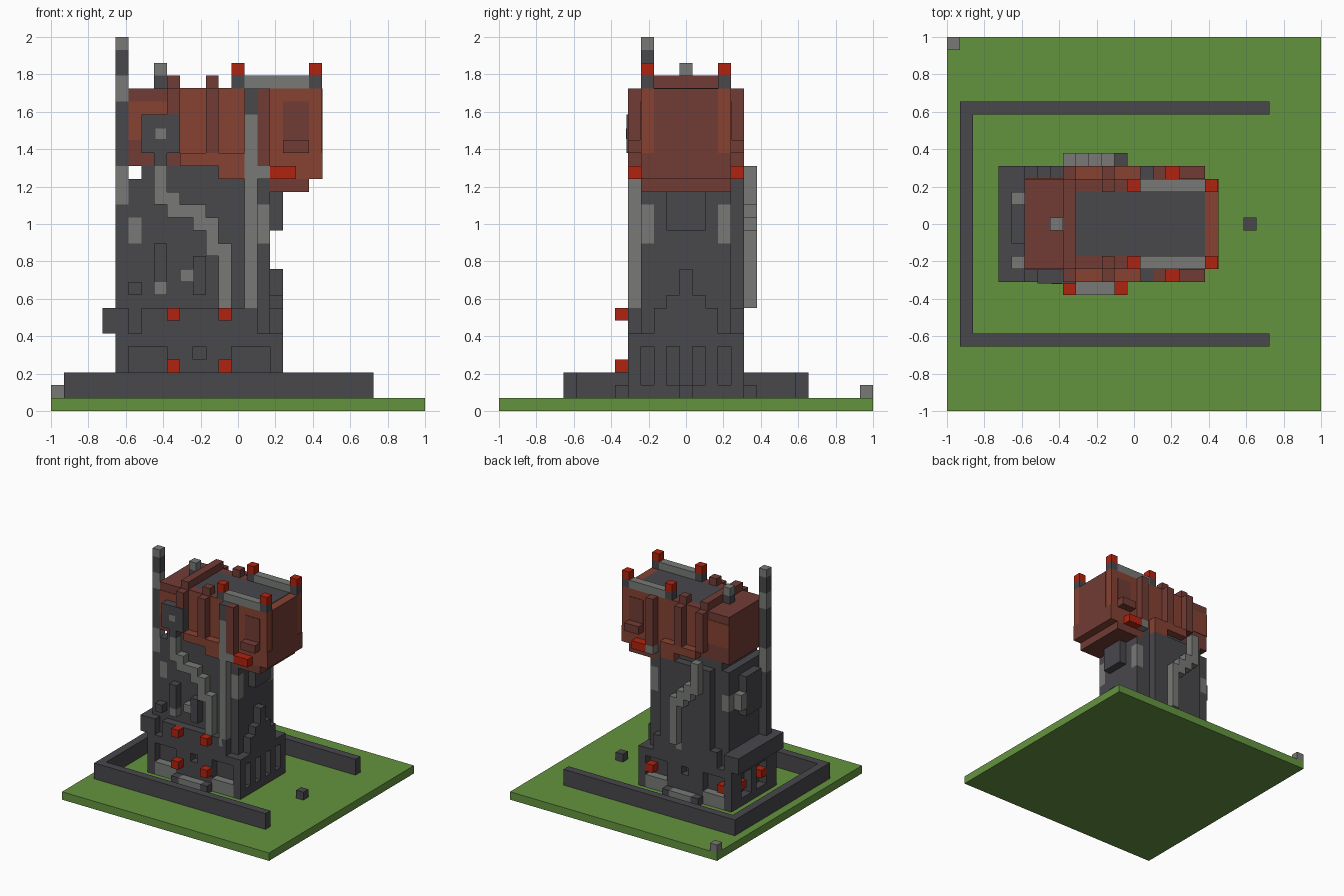
import bpy
import bmesh

default_cube = bpy.data.objects.get("Cube")
if default_cube:
    bpy.data.objects.remove(default_cube)

UNIT = 2 / 29      # one block
MIDDLE = 14.5      # centre of the block grid
SKIN = 0.06        # thickness of painted plates, in blocks


def linear(hex_colour):
    channels = [int(hex_colour[i:i + 2], 16) / 255 for i in (0, 2, 4)]
    return [((c + 0.055) / 1.055) ** 2.4 for c in channels] + [1.0]


def material(name, hex_colour):
    mat = bpy.data.materials.new(name)
    mat.use_nodes = True
    mat.diffuse_color = linear(hex_colour)
    mat.node_tree.nodes["Principled BSDF"].inputs["Base Color"].default_value = linear(hex_colour)
    return mat


grass = material("grass green", "64943f")
dark = material("dark stone", "48474b")
grey = material("pipe grey", "787a77")
rust = material("dark rust", "713c35")
brick = material("light rust", "864232")
lamp = material("lamp red", "b02410")


def build(name, mat, *boxes, both_sides=False):
    """Join boxes given as (x range, y range, z range) in blocks; optionally mirror front to back."""
    bm = bmesh.new()
    boxes = list(boxes)
    if both_sides:
        boxes += [(x, (29 - y[1], 29 - y[0]), z) for x, y, z in boxes]
    for x, y, z in boxes:
        verts = bmesh.ops.create_cube(bm, size=1)["verts"]
        for v in verts:
            v.co.x = (x[v.co.x > 0] - MIDDLE) * UNIT
            v.co.y = (y[v.co.y > 0] - MIDDLE) * UNIT
            v.co.z = z[v.co.z > 0] * UNIT
    mesh = bpy.data.meshes.new(name)
    bm.to_mesh(mesh)
    bm.free()
    mesh.materials.append(mat)
    obj = bpy.data.objects.new(name, mesh)
    bpy.context.collection.objects.link(obj)
    return obj


def one(start):
    """Range that is a single block wide."""
    return (start, start + 1)


# Shared depth ranges
front = one(10)
back = one(18)
full = (10, 19)
body = (11, 18)
inner = (12, 17)

# Ground, wall and loose blocks
build("ground", grass, ((0, 29), (0, 29), (0, 1)))
build("yard_wall_sides", dark, ((1, 25), one(5), (1, 3)), both_sides=True)
build("yard_wall_end", dark, (one(1), (6, 23), (1, 3)))
build("loose_block", dark, (one(23), one(14), one(1)))
build("corner_block", grey, (one(0), one(28), one(1)))

# Base with recessed bays
build("base_core", dark, ((6, 17), body, (1, 8)))
build("base_band", dark, ((5, 18), full, one(5)))
build("base_right_posts", dark, *[(one(17), one(y), (1, 5)) for y in range(10, 19, 2)])
build("base_right_sill", dark, (one(17), full, one(1)))
build("base_left_posts", dark, *[(one(5), y, (1, 5)) for y in ((10, 12), (14, 15), (17, 19))])
build("base_left_sill", dark, (one(5), full, one(1)))
build("base_centre", dark, ((9, 14), front, (1, 4)), ((9, 11), front, one(4)),
      ((12, 14), front, one(4)), both_sides=True)
build("base_upper_panel", dark, ((7, 16), front, (6, 8)), both_sides=True)
build("base_left_ledge", dark, (one(4), full, (6, 8)))
build("base_left_backing", dark, (one(5), full, (6, 8)))
build("base_bay_pipes", grey, ((6, 9), front, (1, 2.6)), ((14, 17), front, (1, 2.6)),
      both_sides=True)
build("base_outer_pipe", grey, ((10, 13), one(9), one(1)), both_sides=True)
build("base_outer_pipe_ends", dark, (one(9), one(9), one(1)), (one(13), one(9), one(1)),
      both_sides=True)

# Stepped buttress on the right side
for width, top in ((2.5, 8), (1.5, 9), (0.5, 11)):
    build("right_buttress", dark, (one(17), (MIDDLE - width, MIDDLE + width), (6, top)))
build("right_hatch", dark, (one(17), (13, 16), (14, 17)))

# Base lamps
build("front_lamps", lamp, *[(one(x), one(9), one(z)) for x in (9, 13) for z in (3, 7)])
build("back_lamps", lamp, *[(one(x), back, one(3)) for x in (6, 16)])
build("left_lamps", lamp, *[(one(5), one(y), one(3)) for y in (12, 16)])

# Tower shaft with notched corners
build("tower_shaft", dark, ((7, 16), body, (8, 19)))
build("tower_sides", dark, ((6, 17), inner, (8, 18)))
build("tower_corner_posts", dark, (one(6), one(11), (8, 13)), (one(16), one(11), (8, 13)),
      both_sides=True)
build("tower_corner_tops", dark, (one(6), one(11), (15, 18)), (one(16), one(11), (16, 18)),
      both_sides=True)
build("tower_corner_pipes", grey, (one(6), one(11), (13, 15)), (one(16), one(11), (13, 16)),
      both_sides=True)
build("front_fins", dark, (one(8), front, (10, 13)), (one(11), front, (9, 12)),
      (one(6), front, one(9)))
build("front_studs", grey, (one(8), front, one(9)), (one(10), front, one(10)))
build("back_panel", dark, ((8, 15), back, (8, 18)))
build("left_panel", dark, (one(5), (13, 16), (12, 17)))
build("left_panel_pipe", grey, (one(5), one(16), (13, 15)))

# Stepped pipes
build("front_stepped_pipe", grey, (one(8), front, (16, 19)), (one(9), front, (15, 17)),
      (one(10), front, one(15)), (one(11), front, (14, 16)), (one(12), front, (12, 15)),
      (one(13), front, (7, 13)))
build("back_stepped_pipe", grey, (one(9), one(19), (15, 19)), (one(10), one(19), (14, 16)),
      (one(11), one(19), (13, 15)), (one(12), one(19), (8, 14)), (one(12), back, (7, 9)))
build("front_pole", grey, (one(15), front, (7, 23)))
build("front_pole_cap", dark, (one(15), front, (23, 25)))

# Antenna in alternating bands
for bottom, top, mat in ((6, 16, dark), (16, 19, grey), (19, 24, dark),
                         (24, 26, grey), (26, 28, dark), (28, 29, grey)):
    build("antenna_band", mat, (one(5), one(11), (bottom, top)))

# Head
build("head_rear", rust, ((6, 10), body, (19, 25)))
build("head_main", brick, ((10, 13), body, (19, 25)), ((13, 21), body, (18, 25)))
build("head_keel", rust, ((16, 20), body, one(17)))
build("head_side_patch", brick, ((6, 9), (11 - SKIN, 11), (21, 24)), both_sides=True)
build("head_side_window", rust, ((18, 20), (11 - SKIN, 11), (20, 24)), both_sides=True)
build("head_nose_window", rust, ((21, 21 + SKIN), inner, (20, 25)))
build("head_nose_chin", rust, ((21, 21 + SKIN), body, (18, 20)))
build("head_ribs", rust, (one(9), front, (20, 25)), (one(12), front, (20, 25)),
      (one(16), front, (19, 25)), both_sides=True)
build("head_ledges", brick, ((10, 13), front, one(19)), ((13, 15), front, (18, 20)),
      both_sides=True)
build("head_brow", rust, ((18, 20), front, one(20)), both_sides=True)
build("head_lamps", lamp, ((17, 19), front, one(18)), both_sides=True)
build("head_lamp_joints", grey, (one(16), front, one(18)), both_sides=True)
build("head_dial_plate", dark, ((7, 10), (9.9, 11), (20, 23)), (one(8), front, one(19)))
build("head_dial", grey, ((8.1, 8.9), (9.85, 9.9), (21.1, 21.9)))

# Roof
build("roof_deck", dark, ((10, 20), inner, (25, 25 + SKIN)))
build("roof_bar", rust, (one(9), body, one(25)))
build("roof_stubs", rust, (one(12), one(11), one(25)), both_sides=True)
build("roof_rim", rust, ((10, 14), one(11), (25, 25 + SKIN)), both_sides=True)
build("roof_rails", grey, ((15, 20), one(11), one(25)), both_sides=True)
build("roof_lamp_bases", dark, (one(14), one(11), one(25)), (one(20), one(11), one(25)),
      both_sides=True)
build("roof_lamps", lamp, (one(14), one(11), one(26)), (one(20), one(11), one(26)),
      both_sides=True)
build("roof_vent_base", dark, (one(8), one(14), one(25)))
build("roof_vent", grey, (one(8), one(14), one(26)))
